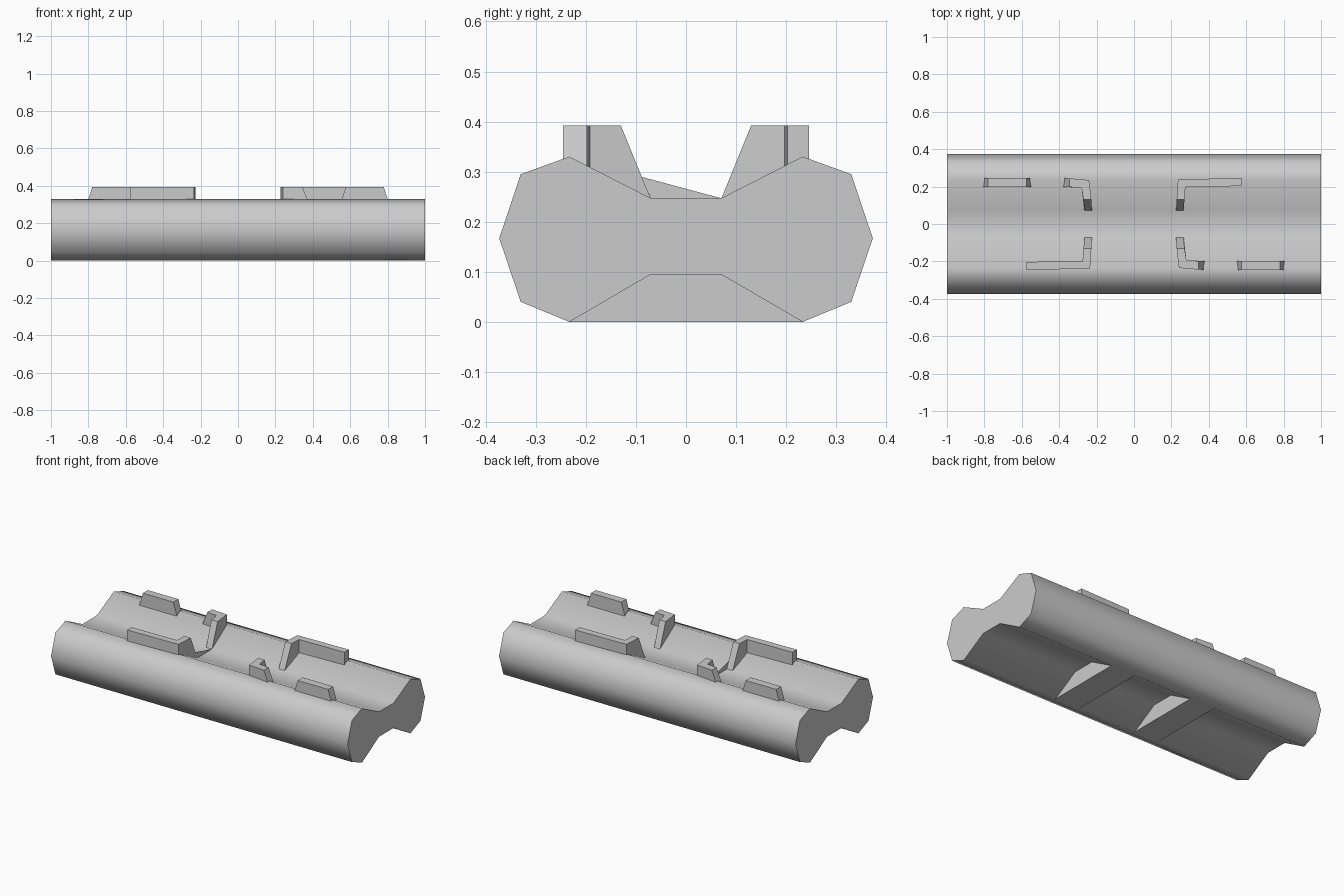
import bpy, bmesh, math

if "Cube" in bpy.data.objects:
    bpy.data.objects.remove(bpy.data.objects["Cube"])


def loft(name, lower, upper):
    """Solid between two matching rings of 3D points."""
    bm = bmesh.new()
    a = [bm.verts.new(p) for p in lower]
    b = [bm.verts.new(p) for p in upper]
    n = len(a)
    bm.faces.new(a)
    bm.faces.new(b[::-1])
    for i in range(n):
        j = (i + 1) % n
        bm.faces.new((a[i], b[i], b[j], a[j]))
    bmesh.ops.recalc_face_normals(bm, faces=bm.faces)
    me = bpy.data.meshes.new(name)
    bm.to_mesh(me)
    bm.free()
    ob = bpy.data.objects.new(name, me)
    bpy.context.collection.objects.link(ob)
    return ob


def extrude_x(name, profile, x0, x1):
    return loft(name, [(x0, y, z) for y, z in profile],
                [(x1, y, z) for y, z in profile])


# Main beam: waisted profile, mirrored left to right
half = [(0.07, 0.095), (0.233, 0.0), (0.33, 0.04), (0.373, 0.167),
        (0.33, 0.295), (0.233, 0.33), (0.07, 0.247)]
profile = half + [(-y, z) for y, z in reversed(half)]
beam = extrude_x("beam", profile, -1, 1)
bpy.context.view_layer.objects.active = beam
beam.select_set(True)
bpy.ops.object.shade_smooth_by_angle(angle=math.radians(60))
beam.select_set(False)

# Ribs filling the channel underneath
rib = [(-0.233, 0.0), (0.233, 0.0), (0.07, 0.096), (-0.07, 0.096)]
for side, x0, x1 in (("right", 0.19, 0.355), ("left", -0.365, -0.2)):
    extrude_x(f"under_rib_{side}", rib, x0, x1)

# Raised guides: plan outlines (bottom, top), repeated by a half turn
Z0, Z1 = 0.245, 0.392
guides = {
    "long_bracket": (
        [(0.225, 0.07), (0.265, 0.07), (0.275, 0.197), (0.575, 0.203),
         (0.575, 0.246), (0.235, 0.238)],
        [(0.228, 0.13), (0.27, 0.13), (0.275, 0.197), (0.575, 0.203),
         (0.575, 0.246), (0.235, 0.238)]),
    "short_bracket": (
        [(0.225, -0.07), (0.265, -0.07), (0.28, -0.192), (0.405, -0.2),
         (0.405, -0.246), (0.24, -0.235)],
        [(0.228, -0.13), (0.27, -0.13), (0.28, -0.192), (0.345, -0.198),
         (0.345, -0.244), (0.24, -0.235)]),
    "tab": (
        [(0.53, -0.198), (0.825, -0.198), (0.825, -0.246), (0.53, -0.246)],
        [(0.575, -0.198), (0.78, -0.198), (0.78, -0.246), (0.575, -0.246)]),
}
for name, (low, top) in guides.items():
    for s, tag in ((1, "right"), (-1, "left")):
        loft(f"{name}_{tag}", [(s * x, s * y, Z0) for x, y in low],
             [(s * x, s * y, Z1) for x, y in top])

# Thin sloping web running from the left long bracket across the groove
web = bpy.data.meshes.new("web")
web.from_pydata([(-0.226, -0.09, 0.29), (-0.226, -0.07, 0.247),
                 (-0.226, 0.07, 0.247)], [], [(0, 1, 2)])
bpy.context.collection.objects.link(bpy.data.objects.new("groove_web", web))
